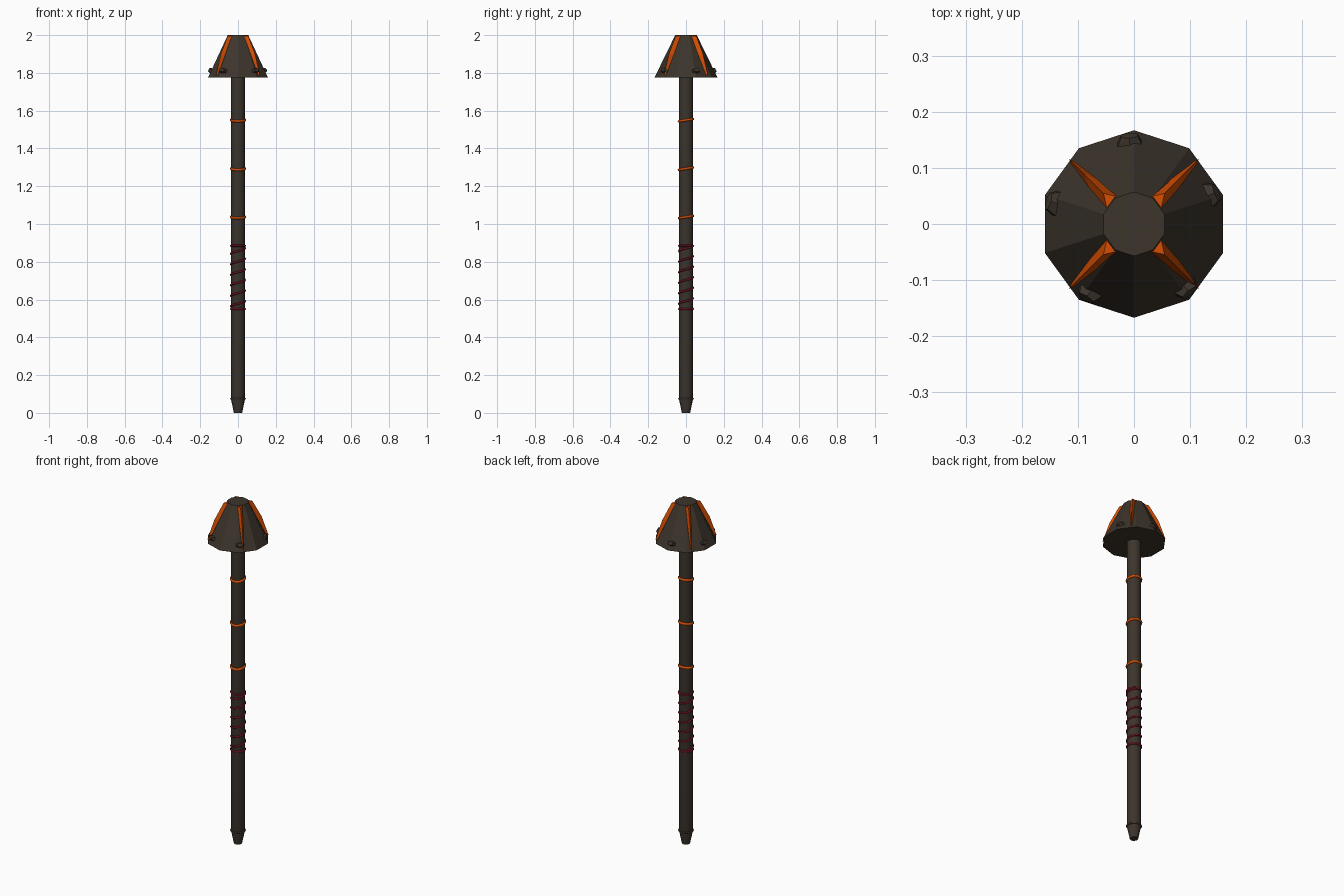
import bpy, bmesh, math
from mathutils import Vector, Matrix

cube = bpy.data.objects.get("Cube")
if cube:
    bpy.data.objects.remove(cube, do_unlink=True)


def material(name, rgb):
    mat = bpy.data.materials.new(name)
    mat.use_nodes = True
    mat.diffuse_color = (*rgb, 1)
    mat.node_tree.nodes["Principled BSDF"].inputs["Base Color"].default_value = (*rgb, 1)
    return mat


BROWN = material("dark brown", (0.046, 0.035, 0.025))
ORANGE = material("burnt orange", (0.68, 0.078, 0.001))
RED = material("dark red", (0.16, 0.006, 0.014))


def finish(name, bm, mat, smooth=False):
    bmesh.ops.recalc_face_normals(bm, faces=bm.faces)
    mesh = bpy.data.meshes.new(name)
    bm.to_mesh(mesh)
    bm.free()
    mesh.materials.append(mat)
    if smooth:
        mesh.shade_smooth()
        mesh.set_sharp_from_angle(angle=math.radians(50))
    obj = bpy.data.objects.new(name, mesh)
    bpy.context.collection.objects.link(obj)
    return obj


def bridge(bm, loops, closed=False):
    """Skin a list of equal vertex loops, capping the ends if open."""
    rings = [[bm.verts.new(p) for p in loop] for loop in loops]
    n = len(rings[0])
    pairs = list(zip(rings, rings[1:])) + ([(rings[-1], rings[0])] if closed else [])
    for a, b in pairs:
        for i in range(n):
            j = (i + 1) % n
            bm.faces.new((a[i], a[j], b[j], b[i]))
    if not closed:
        bm.faces.new(rings[0])
        bm.faces.new(rings[-1])


def lathe(name, profile, mat, sides, smooth=False):
    """Solid from (radius, height) pairs, one corner facing the back."""
    angles = [math.pi / 2 + math.tau * i / sides for i in range(sides)]
    bm = bmesh.new()
    bridge(bm, [[(r * math.cos(a), r * math.sin(a), z) for a in angles] for r, z in profile])
    return finish(name, bm, mat, smooth)


def cord(name, path, thickness, mat, closed=False, sides=8):
    """Round cord along (angle, radius, height) points wound round the shaft."""
    loops = []
    for a, r, z in path:
        out = Vector((math.cos(a), math.sin(a), 0))
        loops.append([out * (r + thickness * math.cos(t)) + Vector((0, 0, z + thickness * math.sin(t)))
                      for t in (math.tau * k / sides for k in range(sides))])
    bm = bmesh.new()
    bridge(bm, loops, closed)
    return finish(name, bm, mat, smooth=True)


def ring(name, z, thickness, mat, tilt=0.0, sides=16):
    path = [(a, 0.037, z + tilt * math.sin(a))
            for a in (math.pi / 2 + math.tau * i / sides for i in range(sides))]
    return cord(name, path, thickness, mat, closed=True)


# Smooth shaft with tapered foot, and the faceted head
lathe("shaft", [(0.022, 0), (0.037, 0.072), (0.037, 1.785)], BROWN, 16, smooth=True)
ring("foot_collar", 0.075, 0.005, BROWN)
lathe("head", [(0.167, 1.775), (0.057, 2.0)], BROWN, 10)

# Slightly tilted bands on the upper shaft
for i, z in enumerate((1.037, 1.293, 1.55)):
    ring(f"shaft_band_{i + 1}", z, 0.0068, ORANGE, tilt=0.006)

# Grip binding: rising spiral with a closing ring at each end
TURNS, STEPS, LOW, HIGH = 6, 16, 0.55, 0.885
count = TURNS * STEPS
cord("grip_wrap", [(math.pi / 2 + math.tau * i / STEPS, 0.037, LOW + (HIGH - LOW) * i / count)
                   for i in range(count + 1)], 0.0055, RED)
ring("grip_lower_ring", LOW, 0.0055, RED)
ring("grip_upper_ring", HIGH, 0.0055, RED)

# Four ridged ribs, bowed outwards and tapering down the slope of the head
for k in range(4):
    turn = Matrix.Rotation(math.radians(45 + 90 * k), 4, 'Z')
    loops = []
    for base, ridge, half, z in ((0.053, 0.077, 0.015, 1.996),
                                 (0.098, 0.128, 0.012, 1.9),
                                 (0.146, 0.164, 0.006, 1.79)):
        loops.append([turn @ Vector(p) for p in ((base, -half, z), (ridge, 0, z), (base, half, z))])
    bm = bmesh.new()
    bridge(bm, loops)
    finish(f"head_rib_{k + 1}", bm, ORANGE)

# Five chunky studs round the lower edge of the head, facing out of the slope
for k in range(5):
    bm = bmesh.new()
    bmesh.ops.create_cone(bm, cap_ends=True, segments=6, radius1=0.029, radius2=0.017, depth=0.024)
    place = (Matrix.Rotation(math.radians(93 + 72 * k), 4, 'Z')
             @ Matrix.Translation((0.147, 0, 1.811))
             @ Matrix.Rotation(math.radians(64), 4, 'Y')
             @ Matrix.Diagonal((0.65, 1, 1, 1))
             @ Matrix.Rotation(math.radians(30), 4, 'Z'))
    bmesh.ops.transform(bm, matrix=place, verts=bm.verts)
    finish(f"head_stud_{k + 1}", bm, BROWN)
